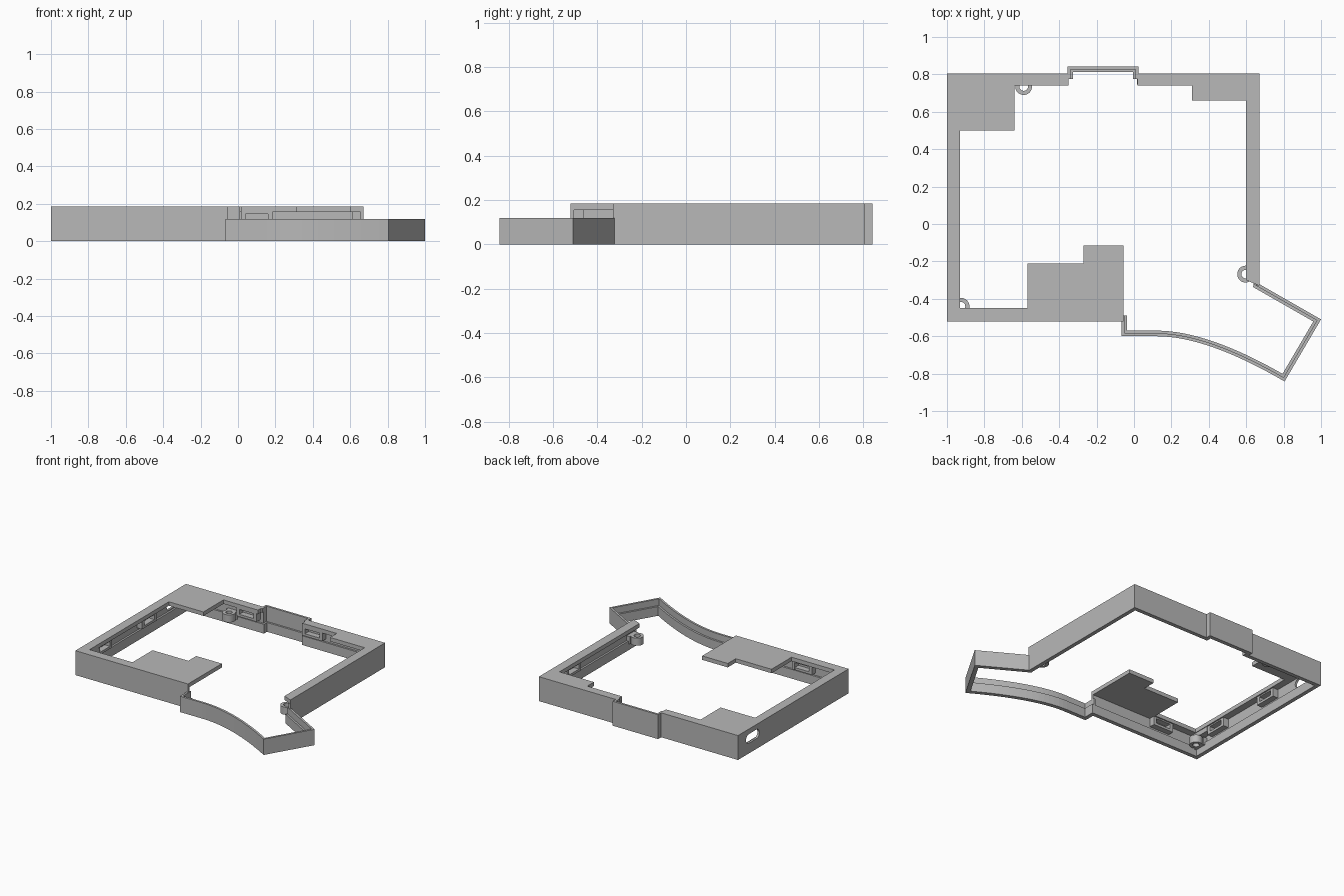
import bpy, bmesh, math
from mathutils import Vector

cube = bpy.data.objects.get("Cube")
if cube:
    bpy.data.objects.remove(cube)

TOP, UNDER, LOW, LEDGE = 0.185, 0.155, 0.12, 0.07

grey = bpy.data.materials.new("plain_grey")
grey.use_nodes = True
grey.diffuse_color = (0.48, 0.48, 0.48, 1)
grey.node_tree.nodes["Principled BSDF"].inputs["Base Color"].default_value = (0.48, 0.48, 0.48, 1)


def finish(name, bm):
    bmesh.ops.recalc_face_normals(bm, faces=bm.faces)
    mesh = bpy.data.meshes.new(name)
    bm.to_mesh(mesh)
    bm.free()
    mesh.materials.append(grey)
    ob = bpy.data.objects.new(name, mesh)
    bpy.context.collection.objects.link(ob)
    return ob


def extrude_up(bm, faces, height):
    res = bmesh.ops.extrude_face_region(bm, geom=faces)
    verts = [g for g in res["geom"] if isinstance(g, bmesh.types.BMVert)]
    bmesh.ops.translate(bm, verts=verts, vec=(0, 0, height))


def slab(name, outline, z0, z1):
    bm = bmesh.new()
    face = bm.faces.new([bm.verts.new((x, y, z0)) for x, y in outline])
    extrude_up(bm, [face], z1 - z0)
    return finish(name, bm)


def inset_path(path, dist):
    """Offset an open path to its right with mitred corners."""
    pts = [Vector(p) for p in path]
    dirs = [(b - a).normalized() for a, b in zip(pts, pts[1:])]
    norms = [Vector((d.y, -d.x)) for d in dirs]
    out = []
    for i, p in enumerate(pts):
        n1, n2 = norms[max(i - 1, 0)], norms[min(i, len(norms) - 1)]
        out.append(p + (n1 + n2) * dist / (1 + n1.dot(n2)))
    return out


def wall(name, path, thick, z0, z1):
    bm = bmesh.new()
    a = [bm.verts.new((p[0], p[1], z0)) for p in path]
    b = [bm.verts.new((p[0], p[1], z0)) for p in inset_path(path, thick)]
    faces = [bm.faces.new((a[i], a[i + 1], b[i + 1], b[i])) for i in range(len(a) - 1)]
    extrude_up(bm, faces, z1 - z0)
    return finish(name, bm)


def add_box(bm, lo, hi):
    verts = bmesh.ops.create_cube(bm, size=1)["verts"]
    for v in verts:
        v.co = [lo[k] + (v.co[k] + 0.5) * (hi[k] - lo[k]) for k in range(3)]


def box(name, lo, hi):
    bm = bmesh.new()
    add_box(bm, lo, hi)
    return finish(name, bm)


# Top plates with stepped inner edges
slab("right_top_plate", [
    (-.055, -.52), (-1, -.52), (-1, .805), (-.35, .805), (-.35, .74), (-.64, .74),
    (-.64, .5), (-.93, .5), (-.93, -.45), (-.57, -.45), (-.57, -.21), (-.27, -.21),
    (-.27, -.115), (-.055, -.115)], UNDER, TOP)
slab("left_top_plate", [
    (.02, .805), (.67, .805), (.67, -.33), (.6, -.3), (.6, .66), (.31, .66),
    (.31, .74), (.02, .74)], UNDER, TOP)

# Tall outer wall, thicker along the bottom
bump = [(-.355, .805), (-.355, .842), (.025, .842), (.025, .805)]
main = [(-.055, -.52), (-1, -.52), (-1, .805)] + bump + [(.67, .805), (.67, -.33)]
wall("main_wall_base", main, .03, 0, LEDGE)
main_wall = wall("main_wall", main, .016, LEDGE, UNDER)
bump_rim = [(-.355, .775)] + bump[1:3] + [(.025, .775)]
wall("back_bump_wall", bump_rim, .016, UNDER, TOP)

# Low extension wall with a sweeping front
p0, p1, p2 = Vector((.805, -.842)), Vector((.39, -.6)), Vector((.12, -.6))
steps = [i / 16 for i in range(17)]
sweep = [p0 * (1 - t) ** 2 + p1 * 2 * t * (1 - t) + p2 * t * t for t in steps]
low = [(.65, -.31), (1, -.51)] + sweep + [(-.068, -.6), (-.068, -.49)]
wall("extension_wall_base", low, .03, 0, LEDGE)
wall("extension_wall", low, .016, LEDGE, LOW)

# Rounded port opening through the right wall
bm = bmesh.new()
ring = []
for k in range(24):
    a = math.tau * k / 24
    side = .045 if k < 6 or k >= 18 else -.045
    ring.append(bm.verts.new((-1.05, .63 + side + .035 * math.cos(a), .112 + .035 * math.sin(a))))
face = bm.faces.new(ring)
res = bmesh.ops.extrude_face_region(bm, geom=[face])
bmesh.ops.translate(bm, verts=[g for g in res["geom"] if isinstance(g, bmesh.types.BMVert)],
                    vec=(.1, 0, 0))
cutter = finish("port_cutter", bm)
cutter.hide_render = True
cutter.hide_viewport = True
cutter.display_type = 'WIRE'
mod = main_wall.modifiers.new("port", 'BOOLEAN')
mod.object = cutter
mod.solver = 'EXACT'


# Snap clips: open frames standing on the inner walls
def clip(name, centre, inward):
    bm = bmesh.new()
    half, depth, bar, z0, z1 = .085, .045, .025, .09, .157
    for u0, u1, a, b in ((-half, half, z0, z0 + .018), (-half, half, z1 - .012, z1),
                         (-half, -half + bar, z0, z1), (half - bar, half, z0, z1)):
        add_box(bm, (u0, 0, a), (u1, depth, b))
    n = Vector(inward)
    for v in bm.verts:
        x, y, z = v.co
        v.co = (centre[0] + x * n.y + y * n.x, centre[1] - x * n.x + y * n.y, z)
    return finish(name, bm)


for i, (c, n) in enumerate([
        ((.1, .79), (0, -1)), ((-.45, .79), (0, -1)), ((-.985, .28), (1, 0)),
        ((-.985, -.25), (1, 0)), ((-.65, -.505), (0, 1)), ((.655, .47), (-1, 0))]):
    clip("snap_clip_%d" % (i + 1), c, n)


# Screw bosses: rings tied to the wall
def boss(name, x, y, z0, z1):
    bm = bmesh.new()
    loops = []
    for r in (.045, .023):
        loops.append([bm.verts.new((x + r * math.cos(math.tau * k / 32),
                                    y + r * math.sin(math.tau * k / 32), z0)) for k in range(32)])
    o, h = loops
    faces = [bm.faces.new((o[k - 1], o[k], h[k], h[k - 1])) for k in range(32)]
    extrude_up(bm, faces, z1 - z0)
    ob = finish(name, bm)
    bpy.context.view_layer.objects.active = ob
    ob.select_set(True)
    bpy.ops.object.shade_smooth_by_angle()
    ob.select_set(False)


boss("back_boss", -.59, .735, .05, .107)
box("back_boss_tie", (-.635, .765, .05), (-.545, .79, .107))
boss("front_boss", -.925, -.44, .05, .107)
box("front_boss_tie", (-.985, -.505, .05), (-.955, -.395, .107))
box("front_corner_pad", (-.985, -.505, .12), (-.935, -.335, UNDER))
boss("left_boss", .597, -.268, .05, .107)
box("left_boss_tie", (.627, -.313, .05), (.66, -.223, .107))
